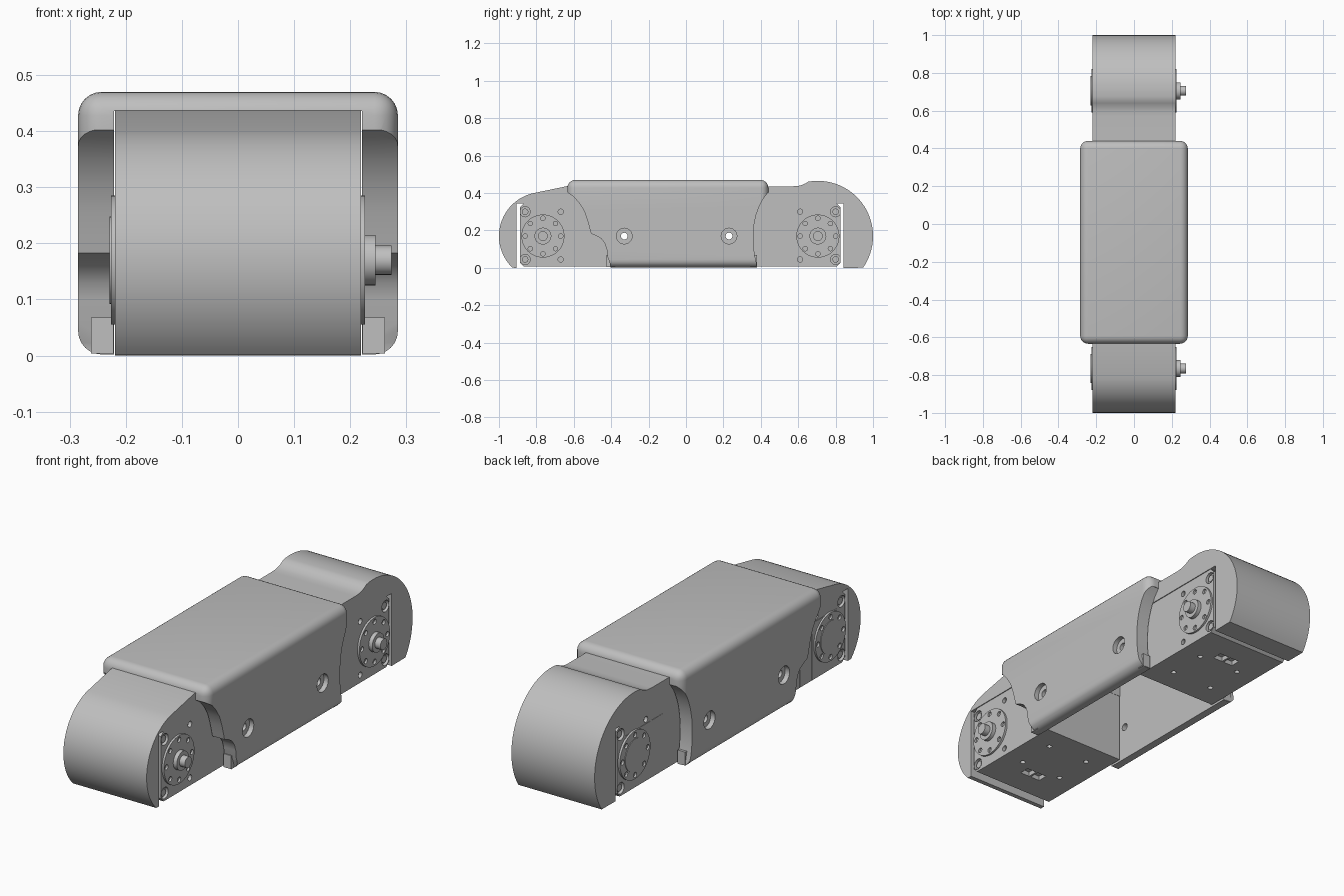
import bpy, bmesh, math
from mathutils import Matrix

if "Cube" in bpy.data.objects:
    bpy.data.objects.remove(bpy.data.objects["Cube"], do_unlink=True)

grey = bpy.data.materials.new("plain_grey")
grey.use_nodes = True
grey.diffuse_color = (0.52, 0.52, 0.52, 1)
grey.node_tree.nodes["Principled BSDF"].inputs["Base Color"].default_value = (0.52, 0.52, 0.52, 1)

AXIS_Z = 0.17      # height of both drive axles
WIDTH = 0.219      # half width of the end covers


def finish(name, bm):
    bmesh.ops.recalc_face_normals(bm, faces=bm.faces)
    me = bpy.data.meshes.new(name)
    bm.to_mesh(me)
    bm.free()
    me.materials.append(grey)
    ob = bpy.data.objects.new(name, me)
    bpy.context.collection.objects.link(ob)
    return ob


def activate(ob):
    bpy.ops.object.select_all(action='DESELECT')
    ob.select_set(True)
    bpy.context.view_layer.objects.active = ob


def smooth(ob):
    activate(ob)
    bpy.ops.object.shade_smooth_by_angle(angle=math.radians(32))


def cut(ob, cutter):
    cutter.hide_render = True
    mod = ob.modifiers.new("cut", 'BOOLEAN')
    mod.operation = 'DIFFERENCE'
    mod.solver = 'EXACT'
    mod.object = cutter
    activate(ob)
    bpy.ops.object.modifier_apply(modifier=mod.name)
    bpy.data.objects.remove(cutter, do_unlink=True)


def prism(name, pts, x0, x1):
    """Extrude a side outline of (y, z) points along x."""
    bm = bmesh.new()
    face = bm.faces.new([bm.verts.new((x0, y, z)) for y, z in pts])
    new = bmesh.ops.extrude_face_region(bm, geom=[face])["geom"]
    for v in new:
        if isinstance(v, bmesh.types.BMVert):
            v.co.x = x1
    return finish(name, bm)


def box(name, x0, x1, y0, y1, z0, z1):
    return prism(name, [(y0, z0), (y1, z0), (y1, z1), (y0, z1)], x0, x1)


def rods(name, rows, axis='Y', sides=24):
    """Cylinders given as (radius, start, end, a, b); axis is the rotation axis."""
    bm = bmesh.new()
    for r, a0, a1, p, q in rows:
        mid = (a0 + a1) / 2
        if axis == 'Y':      # lying along x
            m = Matrix.Translation((mid, p, q)) @ Matrix.Rotation(math.pi / 2, 4, 'Y')
        else:                # standing along z
            m = Matrix.Translation((p, q, mid))
        bmesh.ops.create_cone(bm, cap_ends=True, segments=sides, radius1=r,
                              radius2=r, depth=abs(a1 - a0), matrix=m)
    return finish(name, bm)


def arc(cy, r, a0, a1, n):
    out = []
    for i in range(n + 1):
        a = math.radians(a0 + (a1 - a0) * i / n)
        out.append((cy + r * math.cos(a), AXIS_Z + r * math.sin(a)))
    return out


def build_end(label, s, axle, radius, ramp, inner, gap, a0, a1):
    """One end: curved cover, motor, discs. s is the y direction."""
    def at(u):
        return s * (axle + u)

    # curved end cover hooked around the motor
    pts = arc(axle, radius, a0, a1, 32) + ramp
    pts += [(inner, ramp[-1][1]), (inner, 0.345), (axle + gap, 0.345), (axle + gap, 0)]
    smooth(prism(label + "_cover", [(s * y, z) for y, z in pts], -WIDTH, WIDTH))

    # motor body with clipped corners
    e, i, c, lo, hi = axle + 0.122, inner, 0.02, 0.008, 0.344
    outline = [(i, lo), (e - c, lo), (e, lo + c), (e, hi - c), (e - c, hi), (i, hi)]
    motor = prism(label + "_motor", [(s * y, z) for y, z in outline], -0.216, 0.216)
    pockets, screws, holes = [], [], []
    for side in (-1, 1):
        for z in (0.045, 0.3):
            pockets.append((0.027, side * 0.2, side * 0.23, at(0.095), z))
            screws.append((0.017, side * 0.19, side * 0.21, at(0.095), z))
            holes.append((0.014, side * 0.2, side * 0.23, at(-0.095), z))
    cut(motor, rods("pocket_cutter", pockets + holes))
    smooth(rods(label + "_corner_screws", screws))

    # underside screw holes and cable sockets
    under = [(0.012, -0.02, 0.03, x, at(u)) for x in (-0.11, 0.11) for u in (-0.1, -0.29)]
    cut(motor, rods("underside_cutter", under, axis='Z'))
    for x in (-0.03, 0.03):
        y0, y1 = sorted((at(-0.02), at(-0.07)))
        cut(motor, box("socket_cutter", x - 0.025, x + 0.025, y0, y1, -0.02, 0.03))
    smooth(motor)

    # side panels on the motor's idle side
    for k, (u0, u1) in enumerate(((0.06, -0.13), (-0.14, -0.22))):
        c = 0.03 * k
        panel = [(at(u0), 0.012), (at(u1), 0.012), (at(u1), 0.1), (at(u1 + c), 0.1 + c),
                 (at(u1 + c), 0.27 - c), (at(u1), 0.27), (at(u1), 0.28), (at(u0), 0.28)]
        prism(label + "_side_panel_%d" % (k + 1), panel, -0.2175, -0.21)

    # drive disc and idle disc, each with a ring of holes
    for side, kind in ((1, "drive"), (-1, "idle")):
        disc = rods(label + "_%s_disc" % kind,
                    [(0.115, side * 0.2, side * 0.226, at(0), AXIS_Z)], sides=48)
        ring = []
        for k in range(8):
            a = k * math.pi / 4
            ring.append((0.012, side * 0.212, side * 0.24,
                         at(0.095 * math.cos(a)), AXIS_Z + 0.095 * math.sin(a)))
        cut(disc, rods("ring_cutter", ring, sides=16))
        smooth(disc)
    smooth(rods(label + "_idle_cap", [(0.078, -0.229, -0.22, at(0), AXIS_Z)], sides=40))
    smooth(rods(label + "_hub", [(0.045, 0.22, 0.245, at(0), AXIS_Z)], sides=32))
    smooth(rods(label + "_shaft", [(0.026, 0.24, 0.274, at(0), AXIS_Z)], sides=32))


build_end("front", -1, 0.765, 0.235, [(0.635, 0.437)], 0.36, 0.14, -46, 80)
build_end("back", 1, 0.705, 0.295,
          [(0.64, 0.452), (0.62, 0.443), (0.6, 0.438), (0.57, 0.436)],
          0.30, 0.138, -35, 100)

# middle shell: rounded block, hollowed from below, with curved ends
bm = bmesh.new()
bmesh.ops.create_cube(bm, size=1, matrix=Matrix.Translation((0, -0.097, 0.236))
                      @ Matrix.Diagonal((0.57, 1.074, 0.468, 1)))
bmesh.ops.bevel(bm, geom=bm.edges[:], offset=0.042, segments=6, profile=0.5,
                affect='EDGES')
shell = finish("middle_shell", bm)
cut(shell, box("hollow_cutter", -0.221, 0.221, -0.8, 0.8, -0.2, 0.436))
front_curve = [(-0.7, 0.402), (-0.632, 0.402), (-0.6, 0.38), (-0.57, 0.345), (-0.545, 0.305),
               (-0.527, 0.255), (-0.515, 0.21), (-0.508, 0.183), (-0.48, 0.172),
               (-0.452, 0.155), (-0.434, 0.13), (-0.424, 0.1), (-0.42, 0.06), (-0.405, 0.02),
               (-0.39, -0.1), (-0.7, -0.1)]
back_curve = [(0.6, 0.402), (0.438, 0.402), (0.41, 0.365), (0.39, 0.325), (0.374, 0.28),
              (0.364, 0.23), (0.36, 0.18), (0.361, 0.12), (0.367, 0.07), (0.378, 0.02),
              (0.38, -0.1), (0.6, -0.1)]
for curve in (front_curve, back_curve):
    cut(shell, prism("end_cutter", curve, -0.5, 0.5))
bolts = (-0.33, 0.23)
cut(shell, rods("bolt_seat_cutter",
                [(0.042, s * 0.262, s * 0.3, y, AXIS_Z) for y in bolts for s in (-1, 1)]))
cut(shell, rods("bolt_hole_cutter", [(0.018, -0.4, 0.4, y, AXIS_Z) for y in bolts]))
smooth(shell)

# small clips at the lower shell corners
for s, name in ((-1, "right"), (1, "left")):
    x0, x1 = sorted((s * 0.222, s * 0.262))
    box(name + "_front_clip", x0, x1, -0.425, -0.38, 0.004, 0.068)
    box(name + "_back_clip", x0, x1, 0.345, 0.38, 0.004, 0.068)
